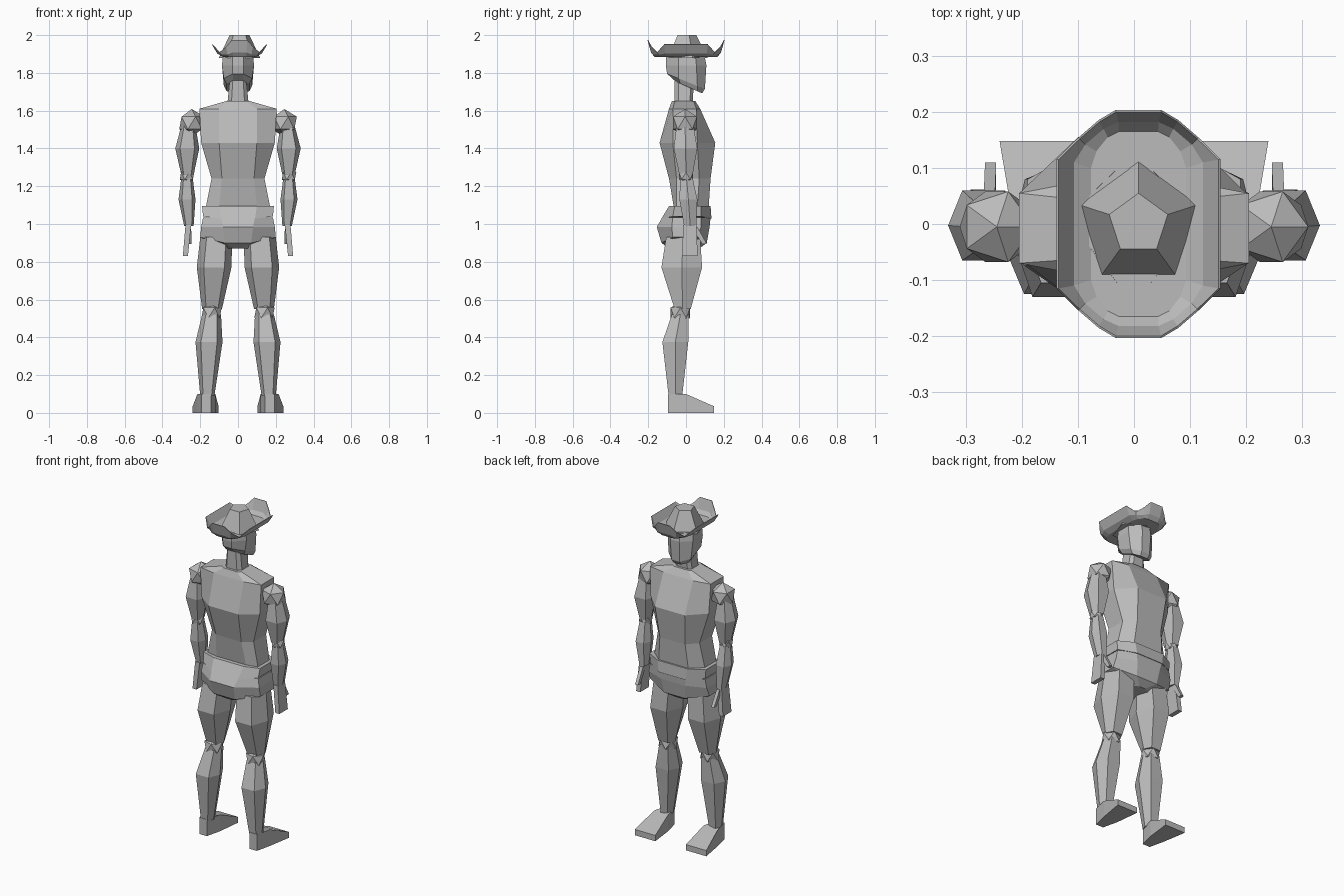
import bpy, bmesh
from mathutils import Vector

cube = bpy.data.objects.get("Cube")
if cube:
    bpy.data.objects.remove(cube)

grey = bpy.data.materials.new("plain grey")
grey.use_nodes = True
colour = (0.5, 0.5, 0.5, 1)
grey.diffuse_color = colour
grey.node_tree.nodes["Principled BSDF"].inputs["Base Color"].default_value = colour


def finish(name, bm, closed=True):
    if closed:
        bmesh.ops.recalc_face_normals(bm, faces=bm.faces)
    mesh = bpy.data.meshes.new(name)
    bm.to_mesh(mesh)
    bm.free()
    mesh.materials.append(grey)
    obj = bpy.data.objects.new(name, mesh)
    bpy.context.scene.collection.objects.link(obj)
    return obj


def bridge(bm, low, high):
    count = len(low)
    for i in range(count):
        j = (i + 1) % count
        bm.faces.new((low[i], low[j], high[j], high[i]))


def loft(name, rings):
    """Closed skin through rings with equal point counts."""
    bm = bmesh.new()
    loops = [[bm.verts.new(p) for p in ring] for ring in rings]
    for low, high in zip(loops, loops[1:]):
        bridge(bm, low, high)
    bm.faces.new(loops[0])
    bm.faces.new(loops[-1])
    return finish(name, bm)


def hexagon(side, x0, x1, y0, y1, z):
    """Six-sided limb section with corners on the outer and inner sides."""
    cx, cy = (x0 + x1) / 2, (y0 + y1) / 2
    rx, inner = (x1 - x0) / 2, (x1 - x0) * 0.3
    pts = [(cx - rx, cy), (cx - inner, y0), (cx + inner, y0),
           (cx + rx, cy), (cx + inner, y1), (cx - inner, y1)]
    return [(side * x, y, z) for x, y in pts]


def octagon(flat, wide, back, side_back, side_front, front, z, tilt=0.0, dip=0.0):
    """Eight-sided body section; tilt slopes it along y, dip drops its middle."""
    half = [(flat, back), (wide, side_back), (wide, side_front), (flat, front)]
    pts = half + [(-x, y) for x, y in reversed(half)]
    return [(x, y, z + tilt * y - (dip if abs(x) == flat else 0)) for x, y in pts]


def ball(name, centre, radius):
    bm = bmesh.new()
    bmesh.ops.create_icosphere(bm, subdivisions=1, radius=radius)
    bmesh.ops.translate(bm, vec=Vector(centre), verts=bm.verts)
    return finish(name, bm)


def slab(side, x0, x1, y0, y1, z):
    return [(side * x, y, z) for x, y in ((x0, y0), (x1, y0), (x1, y1), (x0, y1))]


# Torso, belt and hips
loft("torso", [
    octagon(0.1, 0.17, -0.065, -0.05, 0.06, 0.12, 1.09),
    octagon(0.085, 0.14, -0.09, -0.05, 0.07, 0.13, 1.24),
    octagon(0.1, 0.195, -0.14, -0.07, 0.06, 0.155, 1.43),
    octagon(0.1, 0.205, -0.09, -0.07, 0.055, 0.075, 1.61),
    octagon(0.045, 0.065, -0.075, -0.06, 0.04, 0.05, 1.65)])
loft("belt", [
    octagon(0.09, 0.185, -0.13, -0.07, 0.08, 0.135, 1.04, dip=0.012),
    octagon(0.1, 0.19, -0.09, -0.06, 0.08, 0.13, 1.095)])
loft("hips", [
    octagon(0.02, 0.06, -0.09, -0.07, 0.05, 0.07, 0.87),
    octagon(0.07, 0.2, -0.13, -0.07, 0.06, 0.11, 0.93, dip=0.03),
    octagon(0.08, 0.195, -0.155, -0.075, 0.08, 0.125, 0.985),
    octagon(0.09, 0.185, -0.125, -0.07, 0.08, 0.13, 1.035)])

# Neck and head with the jaw sloping down to the chin
loft("neck", [
    octagon(0.035, 0.056, -0.06, -0.04, 0.02, 0.035, 1.64),
    octagon(0.025, 0.04, -0.06, -0.04, 0.03, 0.045, 1.8)])
loft("head", [
    octagon(0.025, 0.06, -0.055, -0.03, 0.06, 0.085, 1.73, -0.45),
    octagon(0.028, 0.075, -0.1, -0.04, 0.06, 0.1, 1.755, -0.4),
    octagon(0.03, 0.085, -0.107, -0.04, 0.055, 0.108, 1.84),
    octagon(0.03, 0.08, -0.105, -0.04, 0.05, 0.098, 1.89)])

# Hat crown
bm = bmesh.new()
bmesh.ops.create_cone(bm, cap_ends=True, segments=5, radius1=0.115,
                      radius2=0.055, depth=0.12)
top = max(bm.verts, key=lambda v: v.co.y).co
if abs(top.x) > 0.01:
    turn = Vector((top.x, top.y)).angle_signed(Vector((0, 1)))
    from mathutils import Matrix
    bmesh.ops.rotate(bm, verts=bm.verts, matrix=Matrix.Rotation(-turn, 3, "Z"))
bmesh.ops.translate(bm, vec=(0.008, 0, 1.94), verts=bm.verts)
finish("hat_crown", bm)

# Hat brim: flat middle, sides and both ends curled up
def full_ring(quarter):
    right = quarter + [(x, -y, z) for x, y, z in reversed(quarter)]
    left = [(-x, y, z) for x, y, z in reversed(right)]
    return [(x + 0.008, y, z) for x, y, z in right + left]

FLAT = 1.888
edge = [(0.04, 0.2, 1.975), (0.07, 0.182, 1.94), (0.105, 0.152, 1.91), (0.143, 0.115, 1.952)]
bend = [(0.036, 0.182, 1.91), (0.062, 0.17, 1.9), (0.095, 0.142, 1.9), (0.115, 0.11, 1.905)]
floor = [(0.035, 0.165, FLAT), (0.055, 0.155, FLAT), (0.075, 0.13, FLAT), (0.085, 0.1, FLAT)]
bm = bmesh.new()
loops = [[bm.verts.new(p) for p in full_ring(q)] for q in (edge, bend, floor)]
for outer, inner in zip(loops, loops[1:]):
    bridge(bm, outer, inner)
bm.faces.new(loops[-1])
bmesh.ops.recalc_face_normals(bm, faces=bm.faces)
brim = finish("hat_brim", bm, closed=False)
brim.modifiers.new("thickness", "SOLIDIFY").thickness = 0.004

# Limbs, built once for each side
for word, s in (("left", 1), ("right", -1)):
    ball(word + "_shoulder", (s * 0.245, -0.005, 1.535), 0.074)
    loft(word + "_upper_arm", [
        hexagon(s, 0.235, 0.3, -0.035, 0.035, 1.26),
        hexagon(s, 0.205, 0.332, -0.065, 0.06, 1.4),
        hexagon(s, 0.225, 0.3, -0.05, 0.04, 1.52)])
    ball(word + "_elbow", (s * 0.27, 0, 1.255), 0.043)
    loft(word + "_forearm", [
        hexagon(s, 0.235, 0.285, -0.01, 0.055, 0.99),
        hexagon(s, 0.225, 0.315, -0.035, 0.06, 1.13),
        hexagon(s, 0.24, 0.3, -0.03, 0.035, 1.245)])
    loft(word + "_hand", [
        slab(s, 0.265, 0.292, -0.02, 0.062, 0.83),
        slab(s, 0.248, 0.278, -0.015, 0.055, 0.995)])
    loft(word + "_thumb", [
        slab(s, 0.246, 0.266, 0.085, 0.11, 0.895),
        slab(s, 0.248, 0.268, 0.03, 0.06, 0.985)])

    loft(word + "_thigh", [
        hexagon(s, 0.085, 0.19, -0.06, 0.025, 0.55),
        hexagon(s, 0.035, 0.218, -0.13, 0.085, 0.77),
        hexagon(s, 0.03, 0.2, -0.105, 0.075, 0.93)])
    ball(word + "_knee", (s * 0.14, -0.03, 0.53), 0.06)
    loft(word + "_shin", [
        hexagon(s, 0.125, 0.2, -0.092, -0.02, 0.09),
        hexagon(s, 0.082, 0.225, -0.125, 0.012, 0.375),
        hexagon(s, 0.09, 0.19, -0.075, 0.015, 0.52)])

    # Wedge foot: narrow heel, wide low toe
    sole = [(0.143, -0.095), (0.193, -0.095), (0.215, 0), (0.24, 0.148),
            (0.103, 0.148), (0.12, 0)]
    tops = (0.1, 0.1, 0.1, 0.035, 0.035, 0.1)
    loft(word + "_foot", [
        [(s * x, y, 0) for x, y in sole],
        [(s * x, y, z) for (x, y), z in zip(sole, tops)]])
